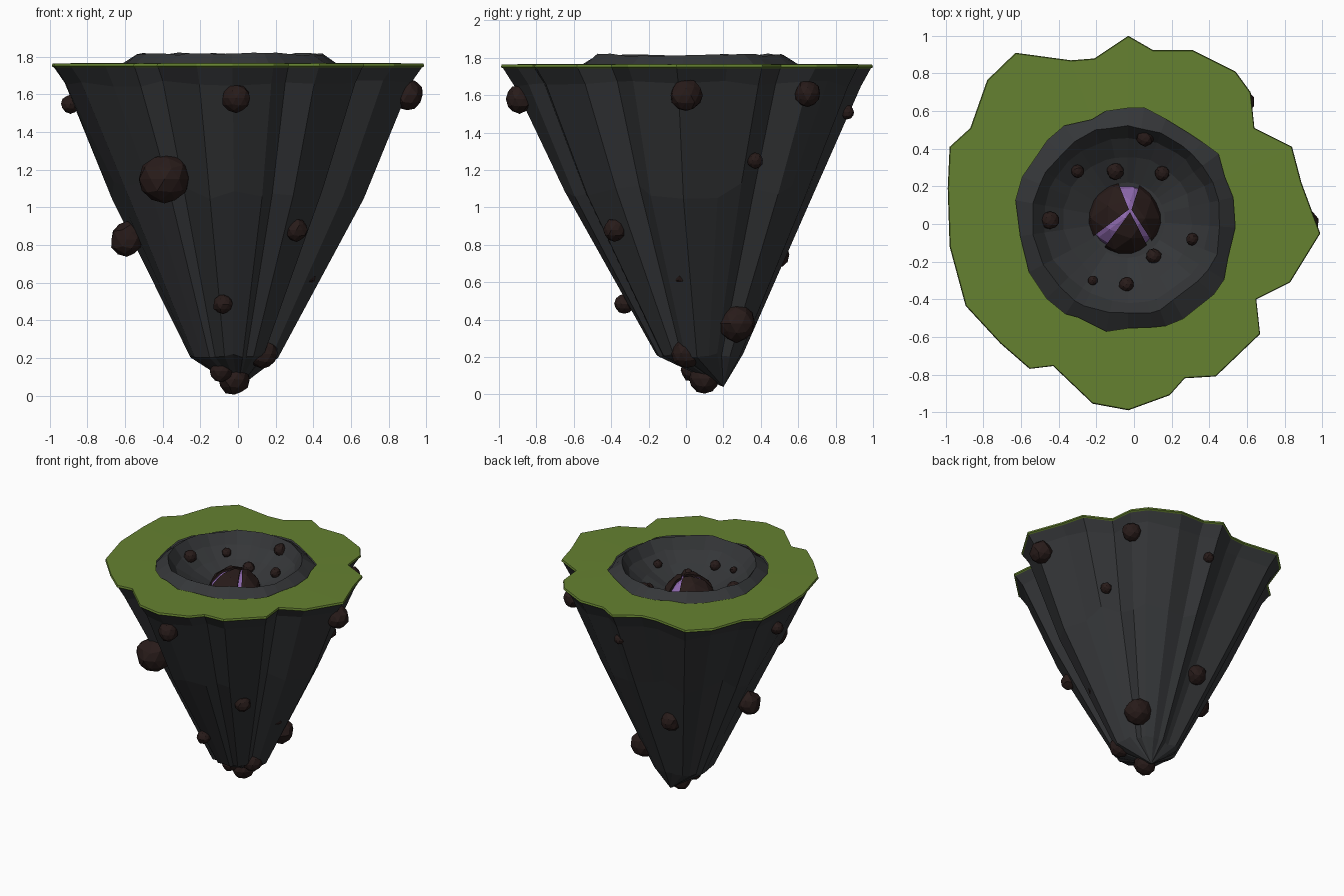
import bpy, bmesh, math, random
from mathutils import Vector

if "Cube" in bpy.data.objects:
    bpy.data.objects.remove(bpy.data.objects["Cube"])

random.seed(4)

def material(name, rgb):
    m = bpy.data.materials.new(name)
    m.diffuse_color = (*rgb, 1)
    m.use_nodes = True
    m.node_tree.nodes["Principled BSDF"].inputs["Base Color"].default_value = m.diffuse_color
    return m

STONE = material("dark_stone", (0.035, 0.037, 0.04))
GRASS = material("grass", (0.13, 0.22, 0.03))
ROCK = material("brown_rock", (0.021, 0.011, 0.010))
GLOW = material("purple_core", (0.27, 0.14, 0.42))

def finish(bm, name, mat):
    mesh = bpy.data.meshes.new(name)
    bmesh.ops.recalc_face_normals(bm, faces=bm.faces)
    bm.to_mesh(mesh)
    bm.free()
    mesh.materials.append(mat)
    ob = bpy.data.objects.new(name, mesh)
    bpy.context.collection.objects.link(ob)
    return ob

def loft(name, rings, mat, tip=None):
    """Skin equal-length rings of points, optionally closing on a tip point."""
    bm = bmesh.new()
    loops = [[bm.verts.new(p) for p in ring] for ring in rings]
    n = len(loops[0])
    for a, b in zip(loops, loops[1:]):
        for i in range(n):
            j = (i + 1) % n
            bm.faces.new((a[i], a[j], b[j], b[i]))
    if tip:
        t = bm.verts.new(tip)
        for i in range(n):
            bm.faces.new((loops[-1][i], loops[-1][(i + 1) % n], t))
    return finish(bm, name, mat)

# Ragged island outline, seen from above
OUTLINE = [(-.03, 1), (.10, .925), (.31, .925), (.54, .81), (.62, .70), (.64, .51),
           (.84, .41), (.89, .22), (.99, -.05), (.83, -.31), (.65, -.40), (.67, -.585),
           (.435, -.81), (.27, -.82), (.19, -.91), (-.03, -.99), (-.22, -.955),
           (-.43, -.755), (-.555, -.77), (-.71, -.635), (-.895, -.435), (-.98, -.12),
           (-.99, .19), (-.98, .41), (-.87, .51), (-.78, .765), (-.63, .91),
           (-.335, .87), (-.21, .88)]
CX, CY = -.035, .02  # crater centre

def outline_ring(s, z, cx=0, cy=0, jit=0):
    return [(x * s + cx, y * s + cy, z + random.uniform(-jit, jit)) for x, y in OUTLINE]

def crater_ring(r, z, jr=0, jz=0):
    ring = []
    for x, y in OUTLINE:
        a = math.atan2(y - CY, x - CX)
        q = r + random.uniform(-jr, jr)
        ring.append((CX + q * math.cos(a), CY + q * math.sin(a), z + random.uniform(-jz, jz)))
    return ring

# Tapering stone underside
loft("island_body", [outline_ring(.99, 1.747), outline_ring(.93, 1.66, 0, .005, .02),
                     outline_ring(.675, 1.09, 0, .02, .05),
                     outline_ring(.235, .21, -.02, .07, .01)], STONE, (0, .2, .04))

# Thin grass top with a hole for the crater
rim = crater_ring(.585, 1.768, .02)
loft("grass_top", [outline_ring(.985, 1.742), outline_ring(1, 1.75),
                   outline_ring(.995, 1.765), rim], GRASS)

# Raised crater lip and bowl
loft("crater", [[(x, y, 1.755) for x, y, z in rim], crater_ring(.50, 1.815, .012, .008),
                crater_ring(.44, 1.73, .008, .01), crater_ring(.34, 1.655, .008, .008),
                crater_ring(.2, 1.59)], STONE, (CX, CY, 1.57))

# Cracked boulder: purple core inside three shell pieces
def ball(r, centre, sub, jitter):
    bm = bmesh.new()
    bmesh.ops.create_icosphere(bm, subdivisions=sub, radius=r)
    for v in bm.verts:
        v.co = v.co * random.uniform(1 - jitter, 1 + jitter) + Vector(centre)
    return bm

EGG = (-.05, .03, 1.53)
finish(ball(.19, EGG, 2, 0), "boulder_core", GLOW)
apex = Vector((-.02, .075, 1.53))
for k, (a0, a1) in enumerate([(112, 217), (234, 297), (303, 432)]):
    bm = ball(.208, EGG, 2, .025)
    for ang, side in ((a0, 1), (a1, -1)):
        t = math.radians(ang)
        normal = Vector((-math.sin(t), math.cos(t), 0)) * side
        cut = bmesh.ops.bisect_plane(bm, geom=bm.verts[:] + bm.edges[:] + bm.faces[:],
                                     plane_co=apex + normal * .006, plane_no=normal,
                                     clear_inner=True)
        edges = [e for e in cut["geom_cut"] if isinstance(e, bmesh.types.BMEdge)]
        bmesh.ops.holes_fill(bm, edges=edges)
    finish(bm, f"boulder_shell_{k + 1}", ROCK)

# Rocks stuck in the sides and clustered at the tip: x, y, z, radius
SIDE_ROCKS = [(-.01, -.89, 1.58, .075), (-.39, -.52, 1.15, .135), (-.59, .03, .83, .09),
              (.31, -.38, .88, .06), (.37, -.02, .63, .042), (-.08, -.33, .485, .052),
              (.90, 0, 1.6, .085), (-.89, .1, 1.55, .05), (-.56, .44, 1.24, .04),
              (-.2, .48, .75, .075), (.19, .27, .38, .1), (0, .86, 1.51, .04),
              (.57, .65, 1.61, .07), (.58, .37, 1.25, .042)]
TIP_ROCKS = [(-.02, .1, .085, .083), (-.09, .03, .13, .06), (.13, 0, .22, .08)]
# Pebbles in the bowl
PEBBLES = [(.06, .46, 1.75, .048), (-.30, .28, 1.70, .035), (-.10, .28, 1.63, .045),
           (.15, .27, 1.66, .04), (-.445, .02, 1.73, .048), (.31, -.08, 1.68, .033),
           (.105, -.17, 1.62, .04), (-.04, -.32, 1.67, .04), (-.22, -.30, 1.69, .026)]
for label, group in (("side_rock", SIDE_ROCKS), ("tip_rock", TIP_ROCKS), ("pebble", PEBBLES)):
    for k, (x, y, z, r) in enumerate(group):
        finish(ball(r, (x, y, z), 2, .07), f"{label}_{k + 1}", ROCK)
